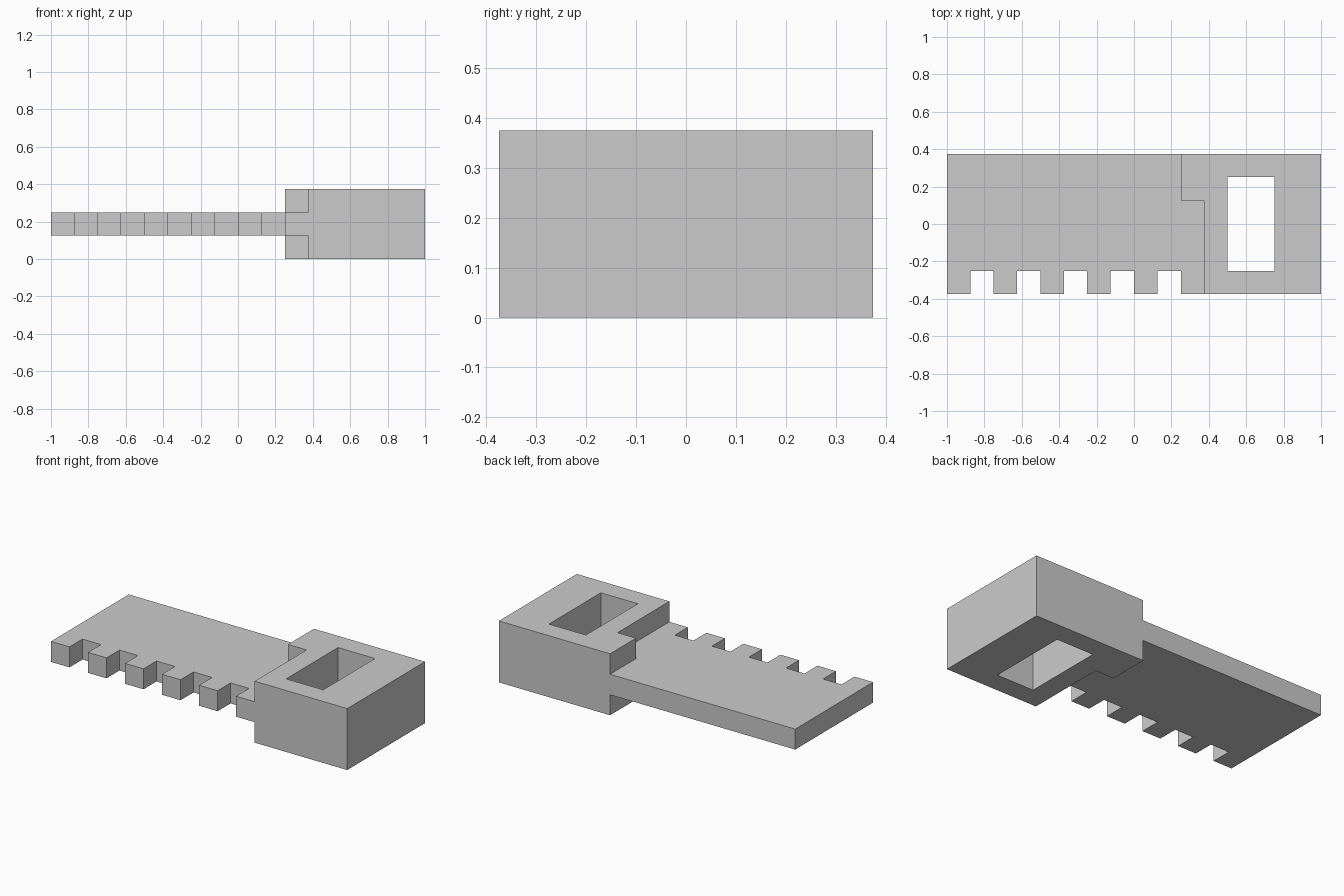
import bpy
import bmesh

if "Cube" in bpy.data.objects:
    bpy.data.objects.remove(bpy.data.objects["Cube"])

U = 0.125  # base grid unit of the design


def prism(name, outline, z0, z1):
    """Extrude a counter-clockwise outline from z0 to z1 (all in grid units)."""
    bm = bmesh.new()
    base = bm.faces.new([bm.verts.new((x * U, y * U, z0 * U)) for x, y in outline])
    ext = bmesh.ops.extrude_face_region(bm, geom=[base])
    top = [v for v in ext["geom"] if isinstance(v, bmesh.types.BMVert)]
    bmesh.ops.translate(bm, verts=top, vec=(0, 0, (z1 - z0) * U))
    bmesh.ops.recalc_face_normals(bm, faces=bm.faces)
    mesh = bpy.data.meshes.new(name)
    bm.to_mesh(mesh)
    bm.free()
    obj = bpy.data.objects.new(name, mesh)
    bpy.context.collection.objects.link(obj)
    return obj


def combine(target, other, operation):
    """Apply an exact boolean and remove the helper object."""
    other.hide_render = True
    mod = target.modifiers.new(operation.lower(), 'BOOLEAN')
    mod.operation = operation
    mod.solver = 'EXACT'
    mod.object = other
    bpy.context.view_layer.objects.active = target
    bpy.ops.object.modifier_apply(modifier=mod.name)
    bpy.data.objects.remove(other)


# Handle: thick block with a step at the back left corner
key = prism("key", [(3, -3), (8, -3), (8, 3), (2, 3), (2, 1), (3, 1)], 0, 3)

# Hole through the handle
hole = prism("handle_hole", [(4, -2), (6, -2), (6, 2), (4, 2)], -1, 4)
combine(key, hole, 'DIFFERENCE')

# Blade: thin plate with five square notches, running slightly into the handle
outline = [(-8, -3)]
for x in range(-7, 2, 2):
    outline += [(x, -3), (x, -2), (x + 1, -2), (x + 1, -3)]
outline += [(3.5, -3), (3.5, 3), (-8, 3)]
blade = prism("blade", outline, 1, 2)
combine(key, blade, 'UNION')
